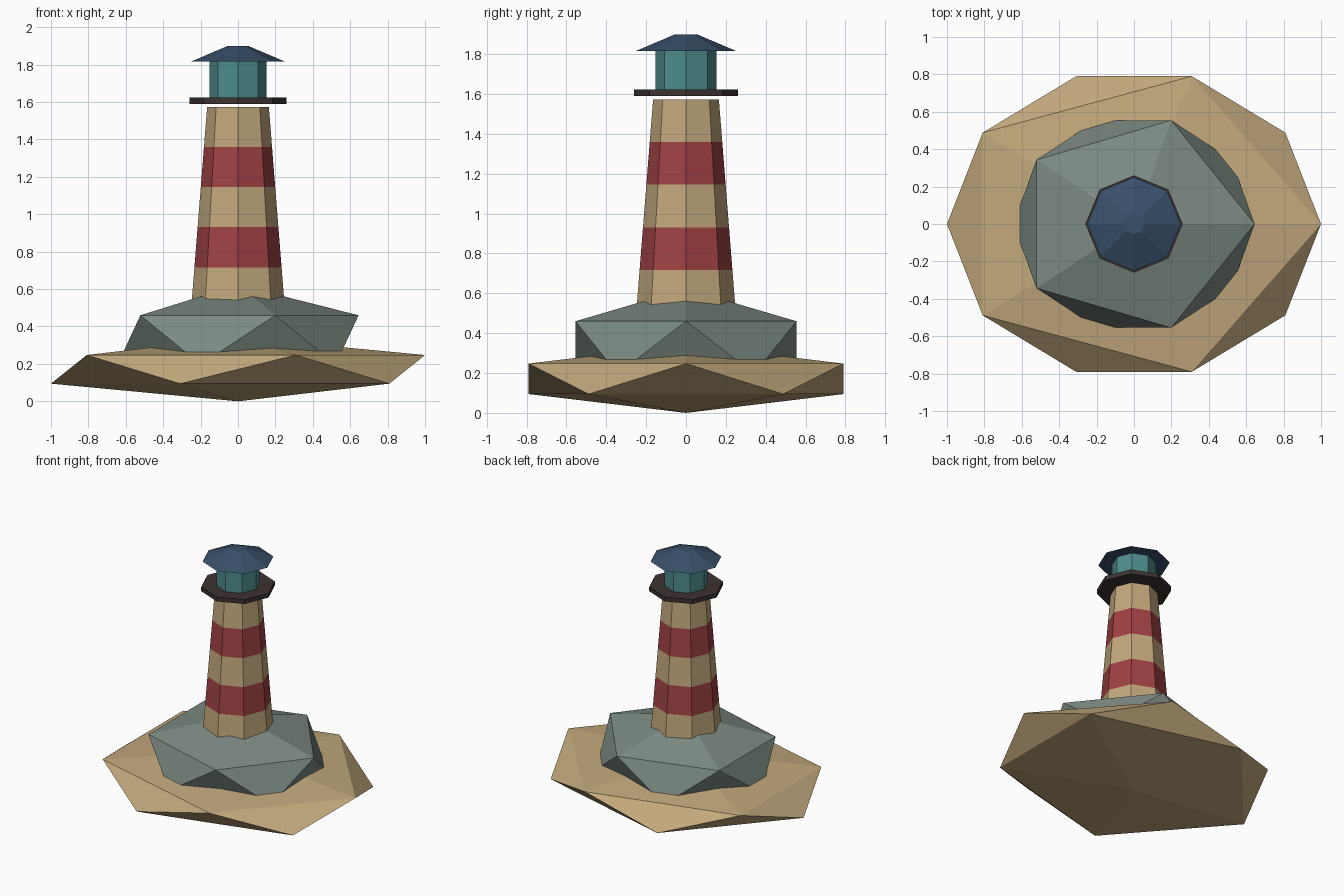
import bpy
import bmesh
from mathutils import Matrix

cube = bpy.data.objects.get("Cube")
if cube:
    bpy.data.objects.remove(cube, do_unlink=True)

SIDES = 8


def material(name, rgb):
    mat = bpy.data.materials.new(name)
    mat.use_nodes = True
    colour = (*rgb, 1)
    mat.diffuse_color = colour
    mat.node_tree.nodes["Principled BSDF"].inputs["Base Color"].default_value = colour
    return mat


def finish(name, bm, mats):
    mesh = bpy.data.meshes.new(name)
    bmesh.ops.recalc_face_normals(bm, faces=bm.faces)
    bm.to_mesh(mesh)
    bm.free()
    for mat in mats:
        mesh.materials.append(mat)
    obj = bpy.data.objects.new(name, mesh)
    bpy.context.collection.objects.link(obj)
    return obj


def boulder(name, radii, z, mat):
    """Squashed twenty-sided lump."""
    bm = bmesh.new()
    shape = Matrix.Translation((0, 0, z)) @ Matrix.Diagonal((*radii, 1))
    bmesh.ops.create_icosphere(bm, subdivisions=1, radius=1, matrix=shape)
    return finish(name, bm, [mat])


def drum(name, z0, z1, r0, r1, mats, bands=1):
    """Capped octagonal frustum, its sides cut into bands of alternating colour."""
    bm = bmesh.new()
    bmesh.ops.create_cone(bm, cap_ends=True, segments=SIDES, radius1=r0, radius2=r1,
                          depth=z1 - z0, matrix=Matrix.Translation((0, 0, (z0 + z1) / 2)))
    step = (z1 - z0) / bands
    for i in range(1, bands):
        bmesh.ops.bisect_plane(bm, geom=bm.verts[:] + bm.edges[:] + bm.faces[:],
                               plane_co=(0, 0, z0 + i * step), plane_no=(0, 0, 1))
    for face in bm.faces:
        band = int((face.calc_center_median().z - z0) / step)
        is_side = len(face.verts) == 4
        face.material_index = band % len(mats) if is_side else 0
    return finish(name, bm, mats)


sand = material("sand tan", (0.539, 0.392, 0.202))
red = material("stripe red", (0.352, 0.053, 0.058))
stone = material("grey stone", (0.202, 0.254, 0.227))
glass = material("teal glass", (0.076, 0.262, 0.262))
slate = material("blue slate", (0.04, 0.08, 0.144))
iron = material("dark iron", (0.048, 0.032, 0.032))

# Island
boulder("sand_island", (1.118, 0.929, 0.171), 0.171, sand)
boulder("rock_mound", (0.721, 0.652, 0.295), 0.328, stone)

# Striped tower
drum("tower", 0.502, 1.574, 0.25, 0.165, [sand, red], bands=5)

# Gallery, lantern room and roof
drum("gallery", 1.59, 1.624, 0.26, 0.26, [iron])
drum("lantern_room", 1.624, 1.818, 0.153, 0.153, [glass])
drum("roof", 1.817, 1.9, 0.25, 0.055, [slate])
